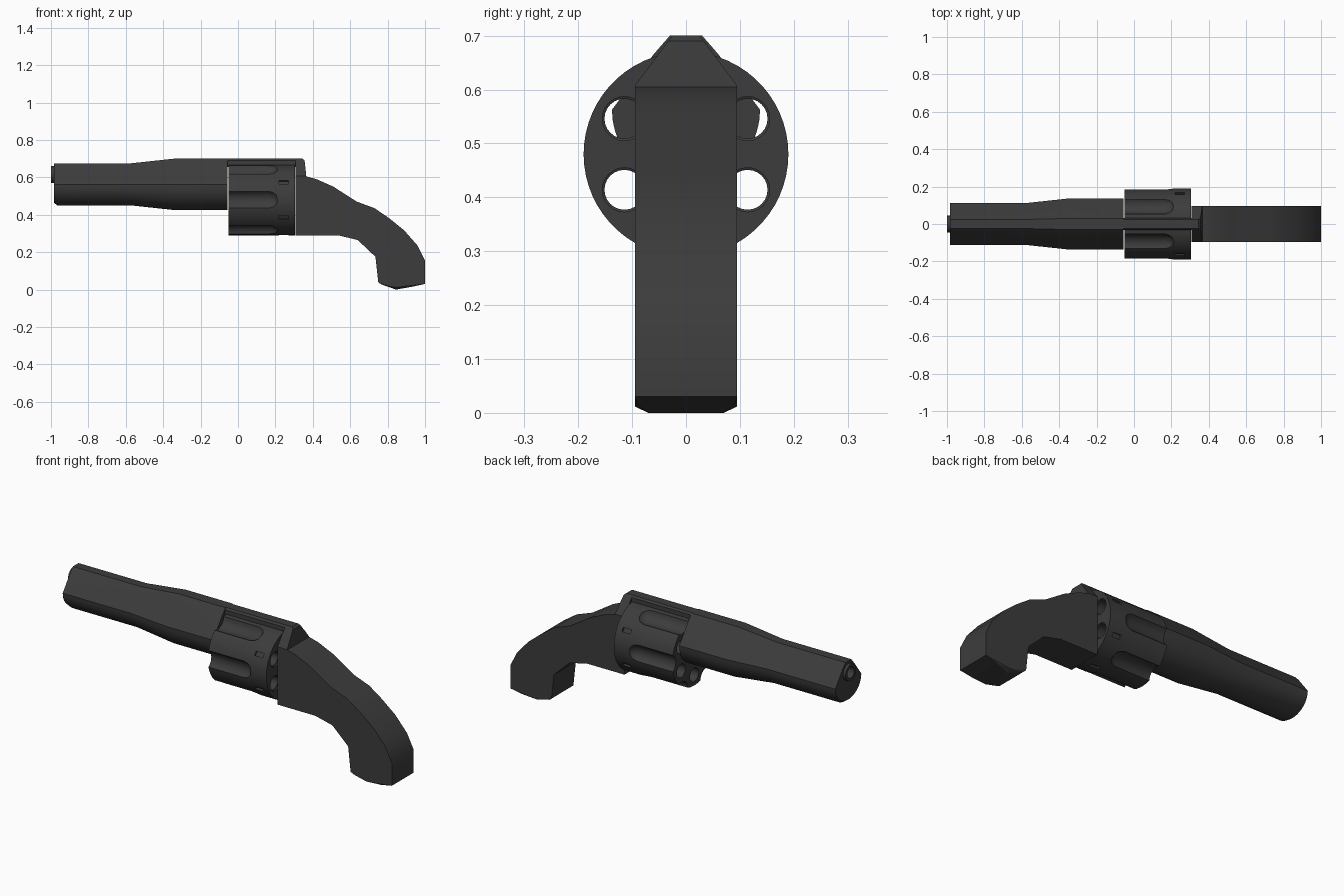
import bpy, bmesh
from math import sin, cos, pi, radians
from mathutils import Matrix, Vector

if "Cube" in bpy.data.objects:
    bpy.data.objects.remove(bpy.data.objects["Cube"])

dark = bpy.data.materials.new("dark_metal")
dark.diffuse_color = (0.045, 0.045, 0.045, 1)
dark.use_nodes = True
dark.node_tree.nodes["Principled BSDF"].inputs["Base Color"].default_value = dark.diffuse_color


def finish(name, bm):
    bmesh.ops.recalc_face_normals(bm, faces=bm.faces)
    me = bpy.data.meshes.new(name)
    bm.to_mesh(me)
    bm.free()
    ob = bpy.data.objects.new(name, me)
    bpy.context.collection.objects.link(ob)
    me.materials.append(dark)
    return ob


def activate(ob):
    bpy.ops.object.select_all(action='DESELECT')
    ob.select_set(True)
    bpy.context.view_layer.objects.active = ob


def smooth(ob):
    activate(ob)
    bpy.ops.object.shade_smooth_by_angle(angle=radians(30))


def loft(bm, rings):
    """Closed skin through equal-length rings of points."""
    vs = [[bm.verts.new(p) for p in r] for r in rings]
    n = len(vs[0])
    for a, b in zip(vs, vs[1:]):
        for i in range(n):
            j = (i + 1) % n
            bm.faces.new((a[i], a[j], b[j], b[i]))
    bm.faces.new(vs[0])
    bm.faces.new(vs[-1])


def lathe(bm, profile, y, z, n=24):
    """Solid of revolution about an x-parallel axis; profile of (x, radius)."""
    loft(bm, [[(x, y + r * cos(2 * pi * i / n), z + r * sin(2 * pi * i / n))
               for i in range(n)] for x, r in profile])


def hull(name, pts):
    """Convex part from points (x, half_width, z), mirrored in y."""
    bm = bmesh.new()
    for x, w, z in pts:
        bm.verts.new((x, w, z))
        bm.verts.new((x, -w, z))
    bmesh.ops.convex_hull(bm, input=bm.verts)
    bmesh.ops.dissolve_limit(bm, angle_limit=0.01, verts=bm.verts, edges=bm.edges)
    return finish(name, bm)


def cut(ob, cutter):
    m = ob.modifiers.new("cut", 'BOOLEAN')
    m.operation, m.solver, m.object = 'DIFFERENCE', 'EXACT', cutter
    activate(ob)
    bpy.ops.object.modifier_apply(modifier=m.name)
    bpy.data.objects.remove(cutter)


# Barrel: round underside, tapering ridge on top
ZB = 0.5625


def barrel_ring(x, s, squash=1.0):
    n = 20
    pts = [(0.1375 * cos(-pi * i / n), squash * 0.1375 * sin(-pi * i / n)) for i in range(n + 1)]
    pts += [(-0.06, 0.103), (-0.03, 0.1375), (0.03, 0.1375), (0.06, 0.103)]
    return [(x, y * s, ZB + z * s) for y, z in pts]


bm = bmesh.new()
loft(bm, [barrel_ring(-0.985, 0.82, 0.88), barrel_ring(-0.965, 0.82), barrel_ring(-0.57, 0.82),
          barrel_ring(-0.34, 1), barrel_ring(-0.055, 1)])
barrel = finish("barrel", bm)
bm = bmesh.new()
lathe(bm, [(-1.1, 0.03), (-0.9, 0.03)], 0, 0.615)
cut(barrel, finish("bore_cutter", bm))
smooth(barrel)

# Muzzle ring
bm = bmesh.new()
lathe(bm, [(-1.0, 0.045), (-0.95, 0.045)], 0, 0.615)
muzzle = finish("muzzle_ring", bm)
bm = bmesh.new()
lathe(bm, [(-1.1, 0.03), (-0.9, 0.03)], 0, 0.615)
cut(muzzle, finish("bore_cutter", bm))
smooth(muzzle)

# Rotating cylinder with chambers, flutes and notches
ZC = 0.48
bm = bmesh.new()
lathe(bm, [(-0.05, 0.19), (0.305, 0.19)], 0, ZC, 60)
drum = finish("cylinder", bm)
bm = bmesh.new()
for k in range(6):
    a = k * pi / 3
    lathe(bm, [(-0.1, 0.055), (0.165, 0.055), (0.19, 0.048), (0.205, 0.036), (0.213, 0.02)],
          0.215 * cos(a), ZC + 0.215 * sin(a))
    b = a + pi / 6
    lathe(bm, [(-0.1, 0.037), (0.295, 0.037), (0.297, 0.041), (0.35, 0.041)],
          0.132 * cos(b), ZC + 0.132 * sin(b))
    bmesh.ops.create_cube(bm, size=1, matrix=Matrix.Translation((0.245, 0.193 * cos(b), ZC + 0.193 * sin(b)))
                          @ Matrix.Rotation(b, 4, 'X') @ Matrix.Diagonal((0.05, 0.028, 0.022, 1)))
cut(drum, finish("cylinder_cutter", bm))
smooth(drum)

# Top strap over the cylinder, and the sloped block behind it
hull("top_strap", [(x, w, z) for x in (-0.06, 0.31)
                   for w, z in ((0.033, 0.655), (0.033, 0.69), (0.025, 0.70))])
hull("rear_block", [(0.307, 0.095, 0.56), (0.365, 0.095, 0.56),
                    (0.307, 0.095, 0.607), (0.365, 0.095, 0.607),
                    (0.307, 0.033, 0.69), (0.356, 0.033, 0.69),
                    (0.307, 0.025, 0.70), (0.345, 0.025, 0.70)])

# Frame and curved grip
profile = [(0.307, 0.605), (0.365, 0.605), (0.42, 0.59), (0.51, 0.55), (0.635, 0.47), (0.73, 0.435),
           (0.81, 0.38), (0.89, 0.315), (0.96, 0.235), (1.0, 0.155), (1.0, 0.03),
           (0.75, 0.04), (0.735, 0.175), (0.64, 0.265), (0.535, 0.29), (0.307, 0.29)]
bm = bmesh.new()
loft(bm, [[(x, y, z) for x, z in profile] for y in (-0.095, 0.095)])
smooth(finish("grip", bm))

# Tapered butt under the grip
hull("grip_butt", [(0.75, 0.095, 0.04), (1.0, 0.095, 0.03), (0.765, 0.09, 0.028),
                   (0.845, 0.095, 0.012), (0.845, 0.07, 0.0), (0.93, 0.09, 0.015)])
